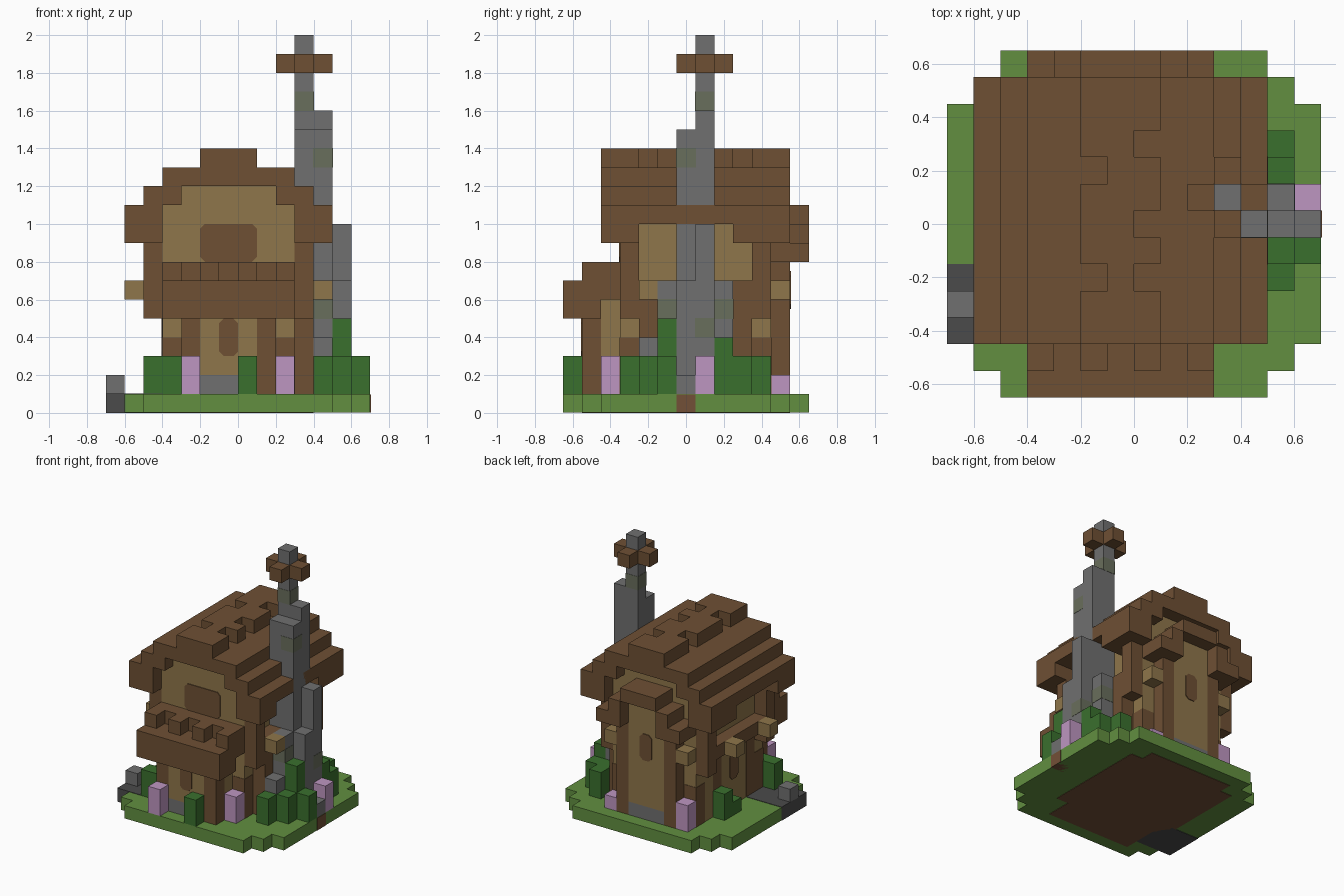
import bpy
import bmesh
from mathutils import Vector

default_cube = bpy.data.objects.get("Cube")
if default_cube:
    bpy.data.objects.remove(default_cube, do_unlink=True)

CELL = 0.1                               # edge of one building block
ORIGIN = Vector((-0.7, -0.65, 0))        # corner of the block grid
MIRROR = 13                              # the house is symmetric: i -> MIRROR - i
EPS = 0.03                               # keeps trims just proud of walls


def make_material(name, red, green, blue):
    material = bpy.data.materials.new(name)
    material.use_nodes = True
    colour = (red, green, blue, 1)
    material.diffuse_color = colour
    shader = material.node_tree.nodes["Principled BSDF"]
    shader.inputs["Base Color"].default_value = colour
    return material


wood = make_material("wood brown", .156, .08, .034)
plaster = make_material("plaster tan", .275, .181, .069)
stone = make_material("stone grey", .162, .162, .162)
dark_stone = make_material("dark stone", .07, .07, .07)
mossy_stone = make_material("mossy stone", .141, .156, .107)
grass = make_material("grass green", .122, .275, .051)
leaf = make_material("leaf green", .042, .162, .027)
blossom = make_material("blossom pink", .515, .305, .533)
soil = make_material("soil brown", .171, .08, .038)


def finish(name, mesh_builder, material):
    bmesh.ops.recalc_face_normals(mesh_builder, faces=mesh_builder.faces)
    mesh = bpy.data.meshes.new(name)
    mesh_builder.to_mesh(mesh)
    mesh_builder.free()
    mesh.materials.append(material)
    part = bpy.data.objects.new(name, mesh)
    bpy.context.scene.collection.objects.link(part)
    return part


def blocks(name, material, boxes, mirrored=False, grow=0):
    """One object from boxes given as i, i, j, j, k, k grid limits."""
    builder = bmesh.new()
    boxes = list(boxes)
    if mirrored:
        boxes += [(MIRROR - b[1], MIRROR - b[0], *b[2:]) for b in boxes]
    for box in boxes:
        low = Vector(box[0::2]) - Vector((grow, grow, grow))
        high = Vector(box[1::2]) + Vector((grow, grow, grow))
        cube = bmesh.ops.create_cube(builder, size=1)
        for vert in cube["verts"]:
            spot = Vector(b if c > 0 else a for a, b, c in zip(low, high, vert.co))
            vert.co = ORIGIN + spot * CELL
    return finish(name, builder, material)


def plate(name, material, axis, level, side, across, up, cut):
    """Thin panel with clipped corners lying on a wall."""
    builder = bmesh.new()
    (a, b), (c, d) = across, up
    outline = [(a + cut, c), (b - cut, c), (b, c + cut), (b, d - cut),
               (b - cut, d), (a + cut, d), (a, d - cut), (a, c + cut)]
    verts = []
    for u, v in outline:
        spot = (u, level, v) if axis == "y" else (level, u, v)
        verts.append(builder.verts.new(ORIGIN + Vector(spot) * CELL))
    face = builder.faces.new(verts)
    solid = bmesh.ops.extrude_face_region(builder, geom=[face])
    shift = Vector((0, side, 0)) if axis == "y" else Vector((side, 0, 0))
    for item in solid["geom"]:
        if isinstance(item, bmesh.types.BMVert):
            item.co += shift * CELL * 0.06
    return finish(name, builder, material)


# Ground: grass island, soil below, stone path
blocks("grass_island", grass, [
    (2, 12, 0, 13, EPS, 1), (1, 13, 1, 12, EPS, 1),
    (1, 14, 2, 5, EPS, 1), (0, 14, 5, 11, EPS, 1)])
blocks("soil_underside", soil, [
    (2, 11, 3, 11, 0, EPS * 2), (3, 10, 1, 12, 0, EPS * 2),
    (13, 14 + EPS, 6, 7, EPS, 1 - EPS)])
blocks("stone_path", dark_stone, [(0, 3, 2, 5, 0, 1 + EPS)])
blocks("path_stone", stone, [(0, 1, 3, 4, 1, 2)])

# Plaster walls and gables
blocks("main_walls", plaster, [(3, 10, 3, 11, 1, 11), (4, 9, 3, 11, 11, 12)])
blocks("front_bay", plaster, [(4, 9, 2, 3, 1, 6), (5, 8, 1, 2, 2, 6)])
blocks("back_door", plaster, [(5, 8, 11, 12, 2, 10)])
blocks("door_steps", stone, [(5, 8, 1, 2, 1, 2), (5, 8, 11, 12, 1, 2)])

# Timber frame
blocks("door_posts", wood, [(4, 5, 1, 2, 1, 5), (4, 5, 11, 12, 1, 9)], mirrored=True)
blocks("corner_skirts", wood, [
    (3 - EPS, 4, 3 - EPS, 4, 1, 4), (3 - EPS, 4, 10, 11 + EPS, 1, 4)], mirrored=True)
blocks("upper_posts", wood, [(2, 3, j, j + 1, 5, 10) for j in (3, 10)], mirrored=True)
blocks("floor_band", wood, [(2, 11, 3, 11, 6, 7)])
blocks("side_buttresses", wood, [(10, 11, j, j + 1, 1, 6) for j in (4, 9)])
blocks("side_door_posts", wood, [(3 - EPS, 4, j, j + 1, 1, 6) for j in (4, 8)])

# Door holes and attic window
plate("front_door_hole", wood, "y", 1, -1, (6, 7), (3, 5), .25)
plate("back_door_hole", wood, "y", 12, 1, (6, 7), (5.5, 7.5), .25)
plate("side_door_hole", wood, "x", 3, -1, (6, 7), (3, 5), .25)
plate("attic_window", wood, "y", 3, -1, (5, 8), (8, 10), .25)

# Front awning with alternating shingles
awning = [(3, 10, 0, 2, 5, 7), (3, 10, 1, 3, 6, 7), (3, 10, 2, 3, 7, 8)]
awning += [(i, i + 1, 1, 2, 7, 8) for i in range(3, 10, 2)]
blocks("front_awning", wood, awning)

# Back porch roof
blocks("back_porch_ridge", wood, [(5, 8, 11, 13, 10, 11)])
blocks("back_porch_slopes", wood, [
    (4, 5, 11, 13, 8, 10), (3, 4, 11, 13, 8, 9)], mirrored=True)

# Main roof: stepped slopes and a ragged ridge
blocks("roof_slopes", wood, [
    (3, 10, 2, 12, 12, 13), (2, 4, 2, 12, 11, 12), (1, 3, 2, 12, 10, 11)], mirrored=True)
blocks("roof_eaves", wood, [(1, 3, 2, 4, 9, 10), (1, 3, 9, 12, 9, 10)], mirrored=True)
ridge = []
for j in range(2, 12):
    left = 6 if j in (4, 8) else 5
    right = 7 if j in (4, 6, 9) else 8
    ridge.append((left, right, j, j + 1, 13, 14))
blocks("roof_ridge", wood, ridge)

# Chimney stack, cap and mossy blocks
blocks("chimney", stone, [
    (10, 11, 7, 8, 1, 20), (11, 12, 7, 8, 1, 16), (10, 12, 6, 7, 1, 15),
    (12, 13, 7, 8, 1, 10), (12, 13, 6, 7, 1, 7), (11, 12, 5, 9, 1, 7),
    (11, 12, 4, 5, 1, 4), (10, 13, 5, 6, 1, 3), (13, 14, 6, 7, 1, 2)])
blocks("chimney_cap", wood, [(9, 12, 7, 8, 18, 19), (10, 11, 6, 9, 18, 19)])
mossy = [(10, 7, 16), (11, 6, 13), (12, 7, 4), (11, 8, 5), (11, 5, 5)]
blocks("mossy_blocks", mossy_stone,
       [(i, i + 1, j, j + 1, k, k + 1) for i, j, k in mossy], grow=.02)

# Lanterns on the walls: block positions
lanterns = [(1, 8), (1, 4), (11, 4), (3, 11), (9, 11)]
blocks("lanterns", plaster, [(i, i + 1, j, j + 1, 6, 7) for i, j in lanterns])

# Shrubs and flowers: block position and top height
shrubs = [(7, 0, 3), (12, 4, 3), (12, 5, 5), (13, 5, 3), (11, 3, 3), (12, 8, 4),
          (12, 9, 3), (11, 9, 3), (11, 10, 3), (2, 8, 3), (2, 7, 2), (2, 2, 3), (3, 2, 3)]
flowers = [(4, 0, 3), (9, 2, 3), (13, 7, 3), (9, 11, 2), (3, 11, 3)]
for name, material, plants in (("shrubs", leaf, shrubs), ("flowers", blossom, flowers)):
    blocks(name, material, [(i, i + 1, j, j + 1, 1, top) for i, j, top in plants])
